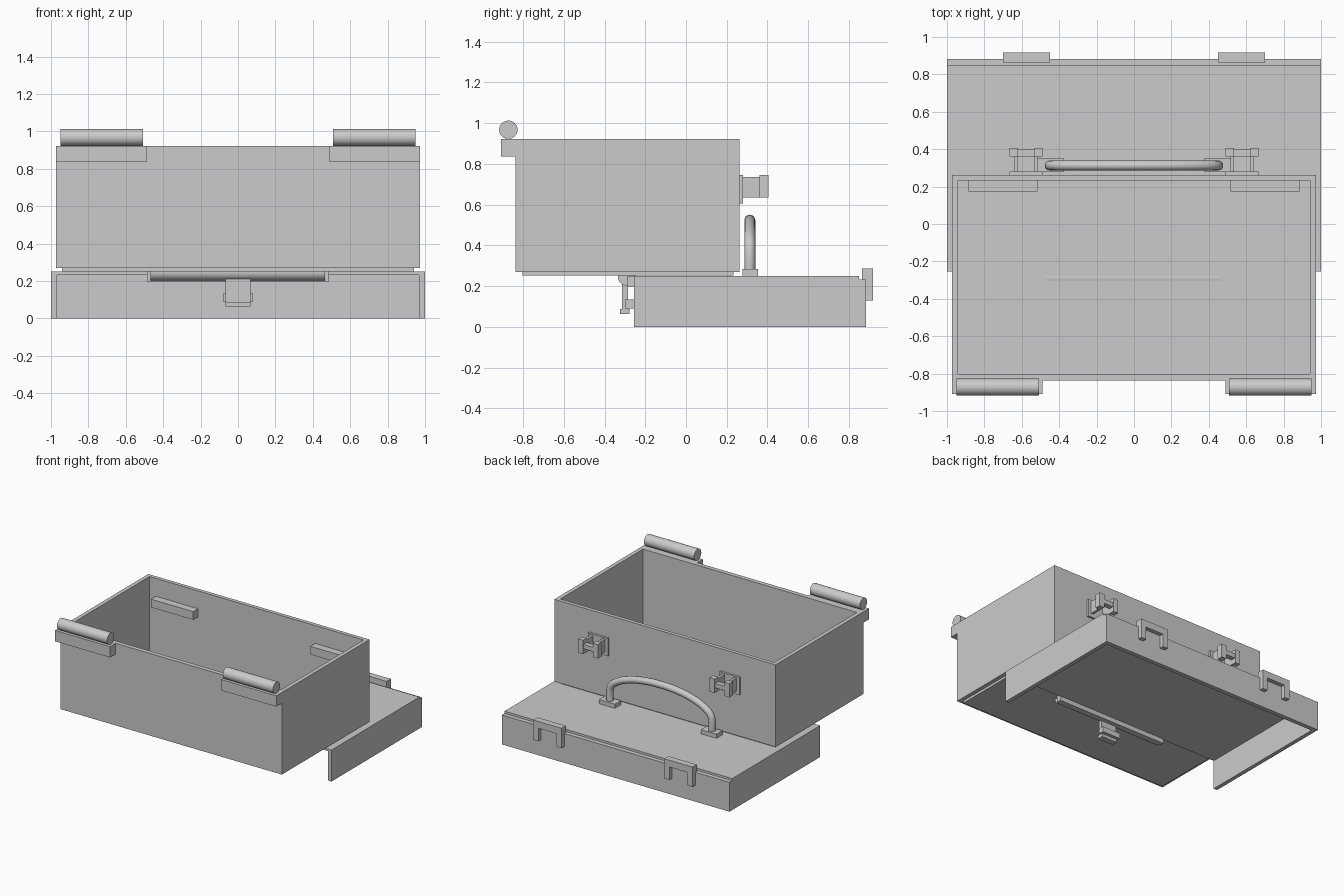
import bpy, math

if "Cube" in bpy.data.objects:
    bpy.data.objects.remove(bpy.data.objects["Cube"])

grey = bpy.data.materials.new("plain grey")
grey.diffuse_color = (0.6, 0.6, 0.6, 1)
grey.use_nodes = True
grey.node_tree.nodes["Principled BSDF"].inputs["Base Color"].default_value = grey.diffuse_color


def box(name, x, y, z):
    """Axis-aligned block from (min, max) ranges."""
    bpy.ops.mesh.primitive_cube_add(size=1)
    ob = bpy.context.object
    ob.name = name
    ob.location = [(a + b) / 2 for a, b in (x, y, z)]
    ob.scale = [b - a for a, b in (x, y, z)]
    bpy.ops.object.transform_apply(location=True, scale=True)
    ob.data.materials.append(grey)
    return ob


def pair(name, x, y, z):
    """The same block on both sides of x = 0."""
    box(name + "_right", x, y, z)
    box(name + "_left", (-x[1], -x[0]), y, z)


def rod(name, x, y, z, r):
    """Smooth round bar along x."""
    bpy.ops.mesh.primitive_cylinder_add(vertices=32, radius=r, depth=x[1] - x[0],
                                        location=((x[0] + x[1]) / 2, y, z),
                                        rotation=(0, math.pi / 2, 0))
    ob = bpy.context.object
    ob.name = name
    ob.data.materials.append(grey)
    bpy.ops.object.shade_smooth_by_angle(angle=math.radians(35))


# Open case body
pair("case_side_wall", (0.94, 0.972), (-0.838, 0.263), (0.27, 0.922))
box("case_front_wall", (-0.94, 0.94), (-0.838, -0.803), (0.27, 0.922))
box("case_back_wall", (-0.94, 0.94), (0.233, 0.263), (0.27, 0.922))
box("case_floor", (-0.94, 0.94), (-0.803, 0.233), (0.251, 0.29))
for i, y in enumerate((-0.54, -0.027)):
    box(f"floor_strip_{i}", (-0.838, 0.838), (y - 0.063, y + 0.063), (0.288, 0.298))
pair("inner_ledge", (0.515, 0.885), (0.173, 0.235), (0.715, 0.78))

# Case hinge halves
pair("case_hinge_block", (0.488, 0.972), (-0.908, -0.836), (0.836, 0.922))
for side, x in (("right", (0.508, 0.948)), ("left", (-0.948, -0.508))):
    rod("case_hinge_rod_" + side, x, -0.872, 0.967, 0.045)

# Latch brackets on the back of the case
pair("latch_plate", (0.49, 0.665), (0.26, 0.28), (0.605, 0.745))
pair("latch_inner_arm", (0.515, 0.535), (0.278, 0.365), (0.635, 0.735))
pair("latch_outer_arm", (0.62, 0.64), (0.278, 0.365), (0.635, 0.735))
pair("latch_inner_post", (0.49, 0.535), (0.36, 0.405), (0.635, 0.745))
pair("latch_outer_post", (0.62, 0.665), (0.36, 0.405), (0.635, 0.745))
pair("latch_bar", (0.53, 0.625), (0.36, 0.40), (0.675, 0.71))

# Lid, lying upside up behind the case, open at the bottom and front
box("lid_top", (-1, 1), (-0.255, 0.848), (0.233, 0.25))
pair("lid_side_wall", (0.968, 1.0), (-0.255, 0.883), (0, 0.233))
box("lid_back_wall", (-0.968, 0.968), (0.848, 0.883), (0, 0.233))

# Lid hinge half and front catch
box("lid_hinge_block", (-0.487, 0.487), (-0.288, -0.25), (0.198, 0.25))
rod("lid_hinge_rod", (-0.468, 0.465), -0.29, 0.247, 0.045)
box("catch_tongue", (-0.068, 0.068), (-0.315, -0.285), (0.065, 0.215))
box("catch_lip", (-0.068, 0.068), (-0.325, -0.277), (0.063, 0.087))
box("catch_ridge", (-0.08, 0.08), (-0.30, -0.255), (0.09, 0.133))

# Clasps on the back of the lid
pair("clasp_bar", (0.45, 0.70), (0.864, 0.917), (0.233, 0.287))
pair("clasp_inner_leg", (0.45, 0.495), (0.88, 0.917), (0.13, 0.24))
pair("clasp_outer_leg", (0.655, 0.70), (0.88, 0.917), (0.13, 0.24))

# Carrying handle
pair("handle_foot", (0.377, 0.515), (0.278, 0.353), (0.248, 0.283))
half = [(0.448, 0.27), (0.448, 0.36), (0.435, 0.40), (0.39, 0.44),
        (0.27, 0.49), (0.14, 0.515)]
path = [(-x, z) for x, z in half] + [(0, 0.523)] + half[::-1]
curve = bpy.data.curves.new("handle", "CURVE")
curve.dimensions = "3D"
curve.bevel_depth = 0.027
curve.bevel_resolution = 4
curve.use_fill_caps = True
spline = curve.splines.new("BEZIER")
spline.bezier_points.add(len(path) - 1)
for p, (x, z) in zip(spline.bezier_points, path):
    p.co = (x, 0.313, z)
    p.handle_left_type = p.handle_right_type = "AUTO"
spline.resolution_u = 4
curve.materials.append(grey)
handle = bpy.data.objects.new("handle", curve)
bpy.context.collection.objects.link(handle)
